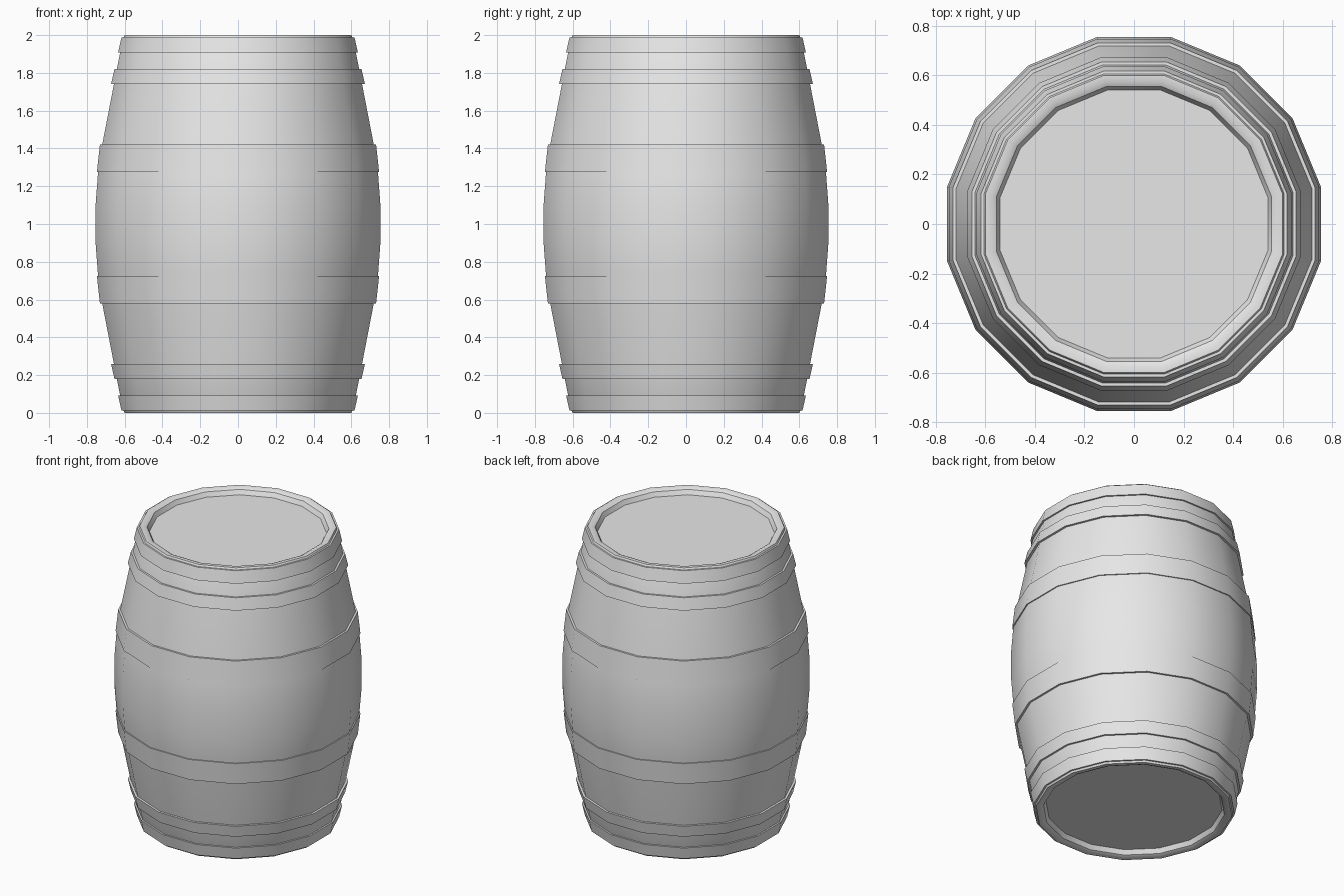
import bpy, bmesh, math

cube = bpy.data.objects.get("Cube")
if cube:
    bpy.data.objects.remove(cube, do_unlink=True)

SIDES = 16
HALF = math.pi / SIDES

grey = bpy.data.materials.new("light grey")
grey.use_nodes = True
colour = (0.8, 0.8, 0.8, 1)
grey.diffuse_color = colour
grey.node_tree.nodes["Principled BSDF"].inputs["Base Color"].default_value = colour


def lathe(name, profile, closed):
    """Turn a (half width, height) profile into a faceted solid; open ends get caps."""
    bm = bmesh.new()
    rings = []
    for width, z in profile:
        r = width / math.cos(HALF)
        rings.append([bm.verts.new((r * math.cos(a), r * math.sin(a), z))
                      for a in (HALF * (2 * i + 1) for i in range(SIDES))])
    pairs = list(zip(rings, rings[1:]))
    if closed:
        pairs.append((rings[-1], rings[0]))
    else:
        bm.faces.new(rings[0])
        bm.faces.new(rings[-1])
    for low, high in pairs:
        for i in range(SIDES):
            j = (i + 1) % SIDES
            bm.faces.new((low[i], low[j], high[j], high[i]))
    bmesh.ops.recalc_face_normals(bm, faces=bm.faces)
    mesh = bpy.data.meshes.new(name)
    bm.to_mesh(mesh)
    bm.free()
    mesh.materials.append(grey)
    obj = bpy.data.objects.new(name, mesh)
    bpy.context.collection.objects.link(obj)
    bpy.ops.object.select_all(action='DESELECT')
    obj.select_set(True)
    bpy.context.view_layer.objects.active = obj
    bpy.ops.object.shade_smooth_by_angle(angle=math.radians(30))
    return obj


# Staves with a recessed head at each end; lower half mirrored about mid height
lower = [(0.54, 0.04), (0.555, 0.01), (0.575, 0), (0.6, 0), (0.61, 0.02),
         (0.655, 0.25), (0.715, 0.56), (0.742, 0.74), (0.754, 0.9)]
upper = [(w, 2 - z) for w, z in reversed(lower)]
lathe("barrel_body", lower + upper, closed=False)

# Metal hoops: (name, end half width, end height, inner half width, inner height)
hoops = [("end_hoop", 0.617, 0.012, 0.635, 0.093),
         ("quarter_hoop", 0.654, 0.18, 0.672, 0.26),
         ("bilge_hoop", 0.731, 0.578, 0.747, 0.725)]
DEPTH = 0.03
for name, w0, z0, w1, z1 in hoops:
    for side, flip in (("lower", False), ("upper", True)):
        section = [(w0 - DEPTH, z0), (w0, z0), (w1, z1), (w1 - DEPTH, z1)]
        if flip:
            section = [(w, 2 - z) for w, z in section]
        lathe(f"{side}_{name}", section, closed=True)
